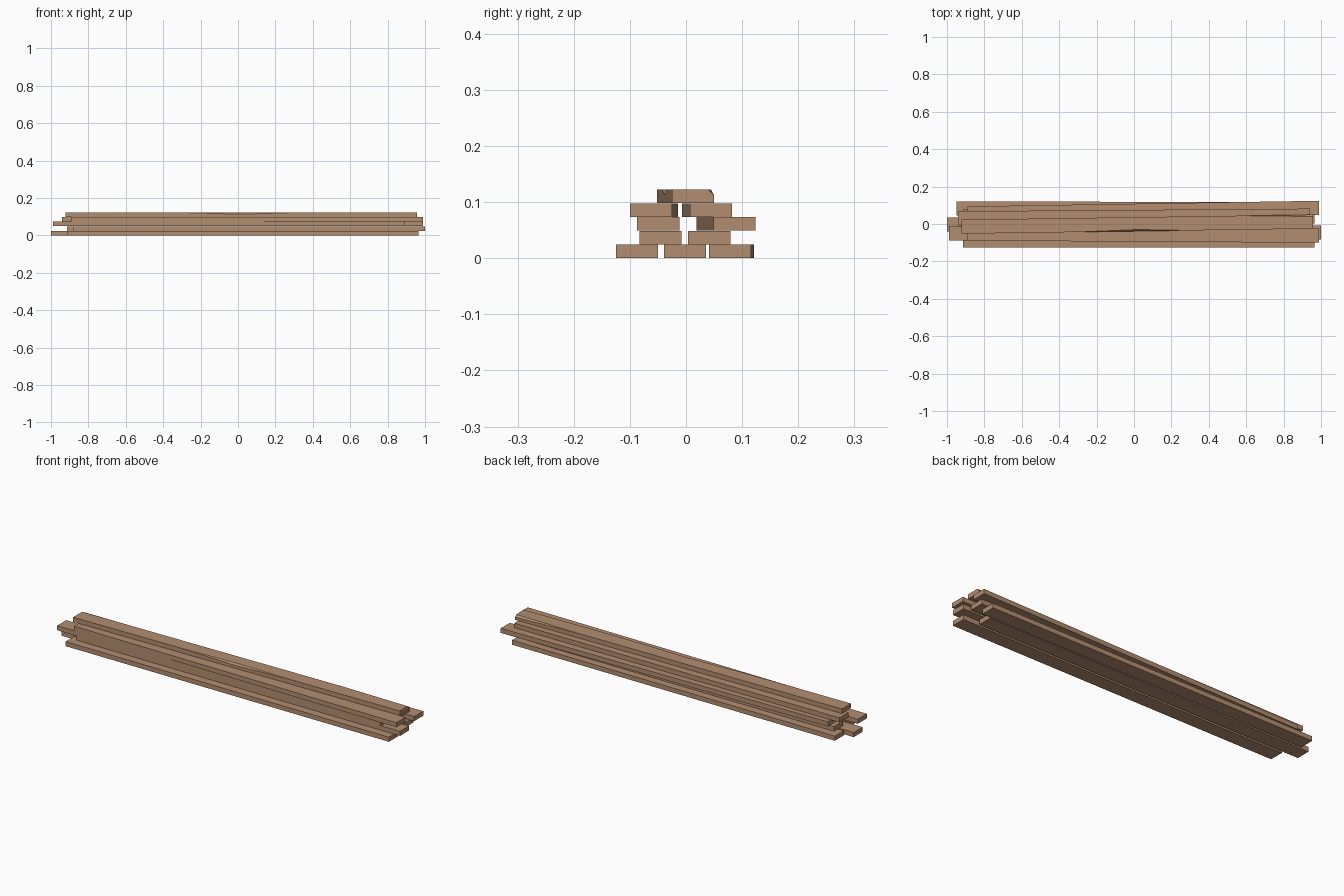
import bpy, bmesh

if "Cube" in bpy.data.objects:
    bpy.data.objects.remove(bpy.data.objects["Cube"])

wood = bpy.data.materials.new("brown wood")
wood.diffuse_color = (0.45, 0.27, 0.16, 1)
wood.use_nodes = True
wood.node_tree.nodes["Principled BSDF"].inputs["Base Color"].default_value = wood.diffuse_color

LENGTH, WIDTH, THICK, PITCH = 1.88, 0.075, 0.0242, 0.0245

# station along the plank, front edge chip depth, back edge chip depth
PLAIN = [(-0.5, 0, 0), (0.5, 0, 0)]
CHIPPED = [(-0.5, 0, 0), (-0.17, 0, 0), (0, 0.009, 0), (0.15, 0, 0), (0.3, 0, 0), (0.5, 0, 0.01)]


def plank(name, x0, y_left, y_right, layer, stations=PLAIN):
    """Board from x0, front edge at y_left / y_right at its two ends."""
    bm = bmesh.new()
    rings = []
    for t, f, b in stations:
        x = x0 + (t + 0.5) * LENGTH
        y = y_left + (t + 0.5) * (y_right - y_left)
        z = layer * PITCH
        top = z + THICK
        profile = [(y, z), (y + WIDTH, z), (y + WIDTH, top - b), (y + WIDTH - b, top),
                   (y + f, top), (y, top - f)]
        rings.append([bm.verts.new((x, py, pz)) for py, pz in profile])
    for a, c in zip(rings, rings[1:]):
        for i in range(6):
            j = (i + 1) % 6
            bm.faces.new((a[i], a[j], c[j], c[i]))
    bm.faces.new(rings[0])
    bm.faces.new(rings[-1])
    bmesh.ops.remove_doubles(bm, verts=bm.verts, dist=1e-5)
    bmesh.ops.recalc_face_normals(bm, faces=bm.faces)
    mesh = bpy.data.meshes.new(name)
    bm.to_mesh(mesh)
    bm.free()
    mesh.materials.append(wood)
    obj = bpy.data.objects.new(name, mesh)
    bpy.context.collection.objects.link(obj)


# bottom layer of three
plank("plank_1_front", -0.915, -0.125, -0.125, 0)
plank("plank_1_middle", -1.0, -0.039, -0.039, 0)
plank("plank_1_back", -0.95, 0.046, 0.041, 0)
# second layer
plank("plank_2_front", -0.88, -0.083, -0.083, 1)
plank("plank_2_back", -0.915, 0.004, 0.004, 1)
# third layer, back board askew
plank("plank_3_front", -0.99, -0.087, -0.087, 2)
plank("plank_3_back", -0.89, 0.019, 0.049, 2)
# fourth layer, both boards askew
plank("plank_4_front", -0.89, -0.089, -0.1, 3)
plank("plank_4_back", -0.94, -0.007, 0.007, 3)
# single chipped board on top
plank("plank_5_top", -0.922, -0.052, -0.025, 4, CHIPPED)
